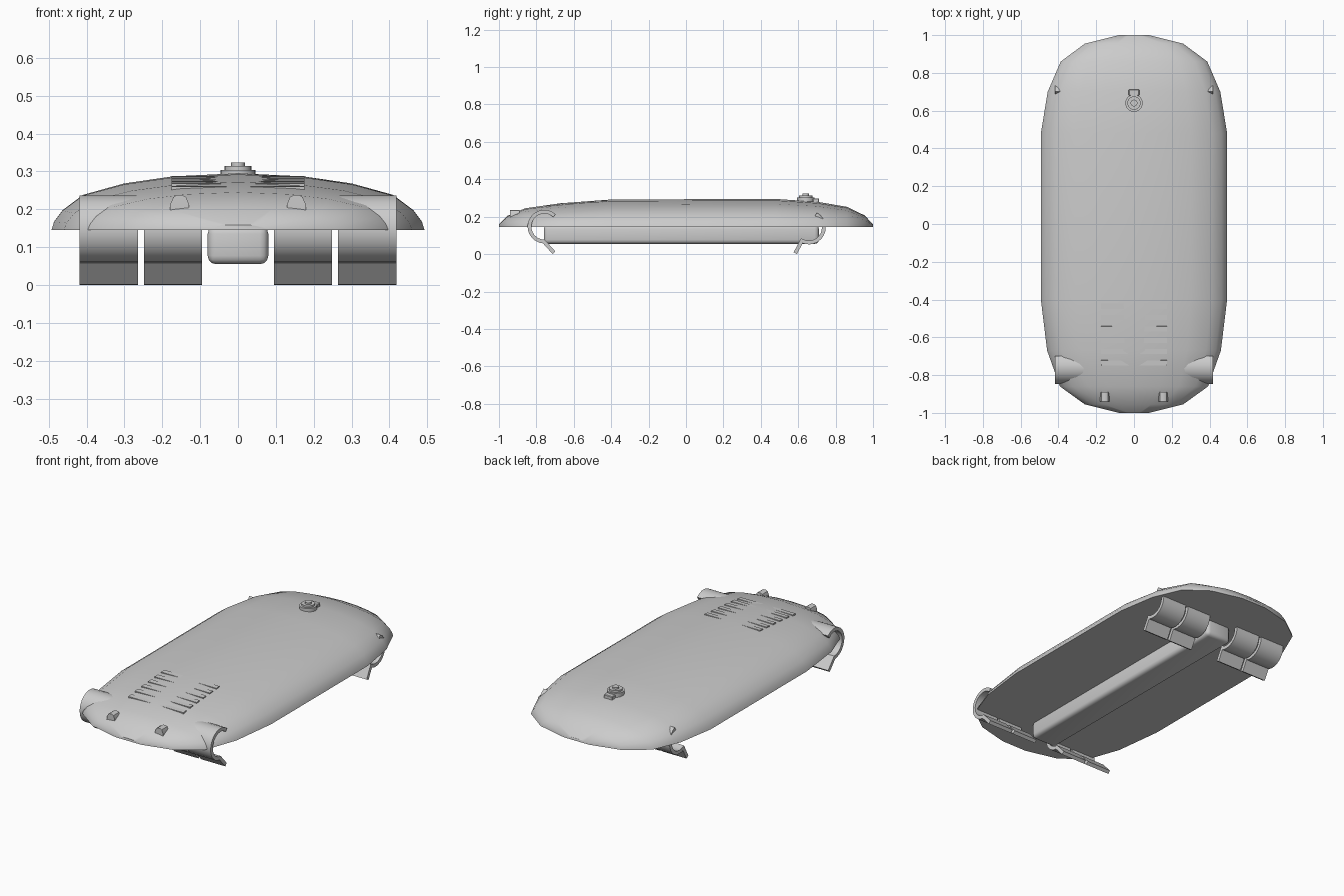
import bpy, bmesh, math
from mathutils import Vector, Matrix

if "Cube" in bpy.data.objects:
    bpy.data.objects.remove(bpy.data.objects["Cube"])

BASE = 0.145
# hull stations: y, half width, height above base
STATIONS = [(-1, .08, .014), (-.955, .26, .06), (-.86, .392, .1), (-.67, .46, .127),
            (-.40, .493, .147), (.48, .493, .15), (.70, .457, .135), (.86, .388, .108),
            (.955, .26, .062), (1, .08, .014)]
SECTION = [(1, 0), (.985, .15), (.94, .35), (.83, .62), (.61, .82), (.35, .945), (0, 1)]


def finish(name, bm, angle=35):
    bmesh.ops.recalc_face_normals(bm, faces=bm.faces)
    me = bpy.data.meshes.new(name)
    bm.to_mesh(me)
    bm.free()
    ob = bpy.data.objects.new(name, me)
    bpy.context.collection.objects.link(ob)
    bpy.ops.object.select_all(action='DESELECT')
    ob.select_set(True)
    bpy.context.view_layer.objects.active = ob
    bpy.ops.object.shade_smooth_by_angle(angle=math.radians(angle))
    return ob


def box(name, x, y, z, bevel=0, tilt=0, segs=3):
    """Box from (min, max) ranges, optionally bevelled and tilted about x."""
    bm = bmesh.new()
    bmesh.ops.create_cube(bm, size=1)
    size = [b - a for a, b in (x, y, z)]
    mid = Vector([(a + b) / 2 for a, b in (x, y, z)])
    bmesh.ops.scale(bm, vec=size, verts=bm.verts)
    if bevel:
        bmesh.ops.bevel(bm, geom=bm.edges[:], offset=bevel, segments=segs, affect='EDGES', profile=.5)
    bmesh.ops.transform(bm, matrix=Matrix.Translation(mid) @ Matrix.Rotation(tilt, 4, 'X'), verts=bm.verts)
    return finish(name, bm)


def shell_z(x, y):
    """Height of the hull surface at x, y."""
    for a, b in zip(STATIONS, STATIONS[1:]):
        if a[0] <= y <= b[0]:
            t = (y - a[0]) / (b[0] - a[0])
            w, h = a[1] + t * (b[1] - a[1]), a[2] + t * (b[2] - a[2])
    u = abs(x) / w
    for p, q in zip(SECTION, SECTION[1:]):
        if q[0] <= u <= p[0]:
            return BASE + h * (p[1] + (p[0] - u) / (p[0] - q[0]) * (q[1] - p[1]))


# domed hull lofted through the stations, with flat ends and underside
bm = bmesh.new()
prof = SECTION + [(-u, v) for u, v in SECTION[-2::-1]]
rows = [[bm.verts.new((u * w, y, BASE + v * h)) for u, v in prof] for y, w, h in STATIONS]
for r, s in zip(rows, rows[1:]):
    for i in range(len(prof) - 1):
        bm.faces.new((r[i], r[i + 1], s[i + 1], s[i]))
    bm.faces.new((r[-1], r[0], s[0], s[-1]))
bm.faces.new(rows[0])
bm.faces.new(rows[-1])
finish("hull_shell", bm, 40)

# keel bar
box("keel_bar", (-.08, .08), (-.76, .71), (.055, .157), .022)


def hook(name, path, x0, x1, half=.01):
    """Ribbon of even thickness following a (y, z) path, extruded along x."""
    pts = [Vector(p) for p in path]
    left, right = [], []
    for i, p in enumerate(pts):
        d0 = (p - pts[i - 1]).normalized() if i else (pts[1] - p).normalized()
        d1 = (pts[i + 1] - p).normalized() if i < len(pts) - 1 else d0
        n0, n1 = Vector((-d0.y, d0.x)), Vector((-d1.y, d1.x))
        m = (n0 + n1).normalized()
        m *= half / m.dot(n0)
        left.append(p + m)
        right.append(p - m)
    bm = bmesh.new()
    a, b = [[[bm.verts.new((x, p.x, p.y)) for p in side] for side in (left, right)] for x in (x0, x1)]
    for i in range(len(pts) - 1):
        for s in (a, b):
            bm.faces.new((s[0][i], s[0][i + 1], s[1][i + 1], s[1][i]))
        for k in (0, 1):
            bm.faces.new((a[k][i], a[k][i + 1], b[k][i + 1], b[k][i]))
    for i in (0, -1):
        bm.faces.new((a[0][i], a[1][i], b[1][i], b[0][i]))
    finish(name, bm, 30)


def arc(cy, cz, start, end, n, r=.08):
    return [(cy + r * math.cos(math.radians(start + (end - start) * i / n)),
             cz + r * math.sin(math.radians(start + (end - start) * i / n))) for i in range(n + 1)]


# curled hook feet, four at each end
front_path = arc(-.757, .147, 48, 268, 14) + [(-.706, .0077)]
rear_path = arc(.657, .142, 62, -118, 12) + [(.584, .0047)]
for end, path in (("front", front_path), ("rear", rear_path)):
    for s, side in ((-1, "left"), (1, "right")):
        for x0, x1, spot in ((.095, .248, "inner"), (.264, .418, "outer")):
            hook(f"{end}_{side}_{spot}_hook", path, s * x0, s * x1)

# vent slats lying on the sloping front deck
for i in range(6):
    y = -.435 - .06 * i
    top = shell_z(.12, y) + .003
    box(f"vent_slat_{i + 1}", (-.176, .176), (y - .014, y + .014), (top - .014, top), tilt=.07)

# front lamps
for s, side in ((-1, "left"), (1, "right")):
    bm = bmesh.new()
    prof = [(-.026, .198), (-.024, .215), (-.017, .232), (-.008, .237),
            (.008, .237), (.017, .232), (.024, .215), (.026, .198)]
    f = bm.faces.new([bm.verts.new((s * .154 + x, -.94, z)) for x, z in prof])
    ext = bmesh.ops.extrude_face_region(bm, geom=[f])
    bmesh.ops.translate(bm, vec=(0, .05, 0), verts=[v for v in ext['geom'] if isinstance(v, bmesh.types.BMVert)])
    finish(f"{side}_lamp", bm)

# stepped cap and its clip on the rear deck
bm = bmesh.new()
for r, z0, z1 in ((.046, .27, .304), (.035, .304, .314), (.018, .314, .324)):
    bmesh.ops.create_cone(bm, cap_ends=True, segments=24, radius1=r, radius2=r, depth=z1 - z0,
                          matrix=Matrix.Translation((0, .64, (z0 + z1) / 2)))
finish("deck_cap", bm)
box("deck_cap_clip", (-.028, .028), (.68, .712), (.27, .297), .003, segs=1)
